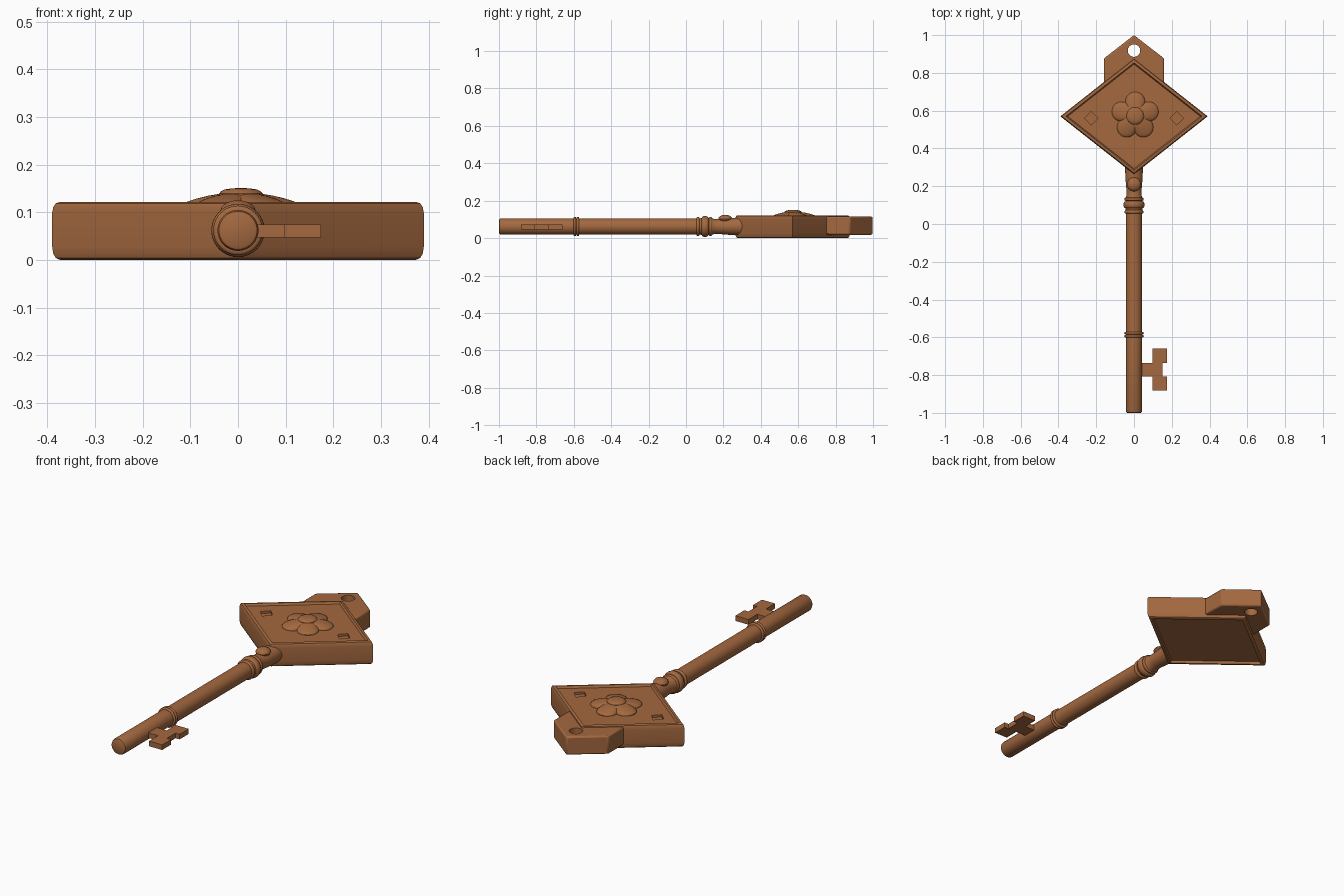
import bpy, bmesh, math
from math import sin, cos, pi, radians

if "Cube" in bpy.data.objects:
    bpy.data.objects.remove(bpy.data.objects["Cube"])

bronze = bpy.data.materials.new("bronze")
bronze.diffuse_color = (0.37, 0.14, 0.05, 1)
bronze.use_nodes = True
bronze.node_tree.nodes["Principled BSDF"].inputs["Base Color"].default_value = bronze.diffuse_color


def loft(name, loops, angle=35, hidden=False):
    """Skin equal-length loops of points and cap both ends."""
    bm = bmesh.new()
    rings = [[bm.verts.new(p) for p in loop] for loop in loops]
    n = len(rings[0])
    for a, b in zip(rings, rings[1:]):
        for i in range(n):
            j = (i + 1) % n
            bm.faces.new((a[i], a[j], b[j], b[i]))
    bm.faces.new(rings[0][::-1])
    bm.faces.new(rings[-1])
    bmesh.ops.recalc_face_normals(bm, faces=bm.faces)
    me = bpy.data.meshes.new(name)
    bm.to_mesh(me)
    bm.free()
    ob = bpy.data.objects.new(name, me)
    bpy.context.collection.objects.link(ob)
    me.materials.append(bronze)
    if hidden:
        ob.hide_render = True
        ob.hide_viewport = True
        return ob
    bpy.ops.object.select_all(action='DESELECT')
    ob.select_set(True)
    bpy.context.view_layer.objects.active = ob
    bpy.ops.object.shade_smooth_by_angle(angle=radians(angle))
    return ob


def prism(name, pts, z0, z1, **kw):
    return loft(name, [[(x, y, z) for x, y in pts] for z in (z0, z1)], **kw)


def diamond(cx, cy, w, h):
    return [(cx + w, cy), (cx, cy + h), (cx - w, cy), (cx, cy - h)]


def cut(ob, cutter):
    m = ob.modifiers.new("cut", 'BOOLEAN')
    m.object = cutter
    m.operation = 'DIFFERENCE'
    m.solver = 'EXACT'


# Diamond head: rounded rim, recessed panel above and below
section = [(.90, .014), (.915, 0), (.955, 0), (.98, .004), (.994, .013), (1, .028),
           (1, .098), (.994, .111), (.98, .119), (.955, .122), (.925, .122), (.90, .111)]
head = loft("head", [[(x, y, z) for x, y in diamond(0, .57, .39 * s, .307 * s)]
                     for s, z in section])

# Small sunken diamonds either side of the flower
for side in (-1, 1):
    cut(head, prism("recess_cutter", diamond(side * .226, .56, .036, .036), .099, .14, hidden=True))

# Pointed hanging tab with a round hole
tab = prism("hanging_tab", [(-.16, .74), (0, .865), (.16, .74), (.16, .876), (0, 1), (-.16, .876)],
            .018, .115)
bevel = tab.modifiers.new("bevel", 'BEVEL')
bevel.width = .008
bevel.segments = 2
hole = [(.033 * cos(a * pi / 16), .918 + .033 * sin(a * pi / 16)) for a in range(32)]
cut(tab, prism("hole_cutter", hole, -.05, .2, hidden=True))

# Five-petalled domed flower
def petal_radius(a):
    phi = (a - pi / 2 + pi / 5) % (2 * pi / 5) - pi / 5
    return .075 * cos(phi) + math.sqrt(.052 ** 2 - (.075 * sin(phi)) ** 2)

FX, FY = .006, .572
angles = [2 * pi * i / 100 for i in range(100)]
flower_profile = [(1, .105), (1, .114), (.97, .119), (.9, .123), (.75, .129), (.55, .135), (.35, .139)]
loft("flower", [[(FX + s * petal_radius(a) * cos(a), FY + s * petal_radius(a) * sin(a), z)
                 for a in angles] for s, z in flower_profile])
button = [(.046, .13), (.046, .139), (.042, .144), (.034, .148), (.02, .150), (.006, .151)]
loft("flower_centre", [[(FX + r * cos(a), FY + r * sin(a), z) for a in angles[::3]]
                       for r, z in button])


# Turned shaft with collars, as (y, radius)
def bead(y, half, r0, r1):
    return [(y + half * cos(pi - pi * i / 8), r0 + (r1 - r0) * sin(pi * i / 8)) for i in range(9)]

R = .043
shaft = [(-1, .035), (-.997, .040), (-.99, R)]
shaft += bead(-.594, .007, R, .052) + bead(-.578, .007, R, .052)
shaft += bead(.064, .009, R, .051) + [(.08, .045)] + bead(.102, .018, .046, .056)
shaft += bead(.131, .008, .045, .051) + [(.15, .040), (.19, .041), (.25, .046), (.31, .047)]
loft("shaft", [[(r * cos(2 * pi * i / 40), y, .062 + r * sin(2 * pi * i / 40)) for i in range(40)]
               for y, r in shaft])

# Flattened stud on the neck
stud = [(.037 * cos(t), .103 + .022 * sin(t)) for t in [radians(d) for d in (-60, -30, 0, 20, 40, 60, 75, 86)]]
loft("neck_stud", [[(r * cos(a), .21 + r * sin(a), z) for a in angles[::3]] for r, z in stud])

# Toothed bit
prism("bit", [(.02, -.807), (.098, -.807), (.098, -.882), (.174, -.882), (.174, -.807), (.15, -.807),
              (.15, -.735), (.174, -.735), (.174, -.66), (.098, -.66), (.098, -.735), (.02, -.735)],
      .047, .074)
